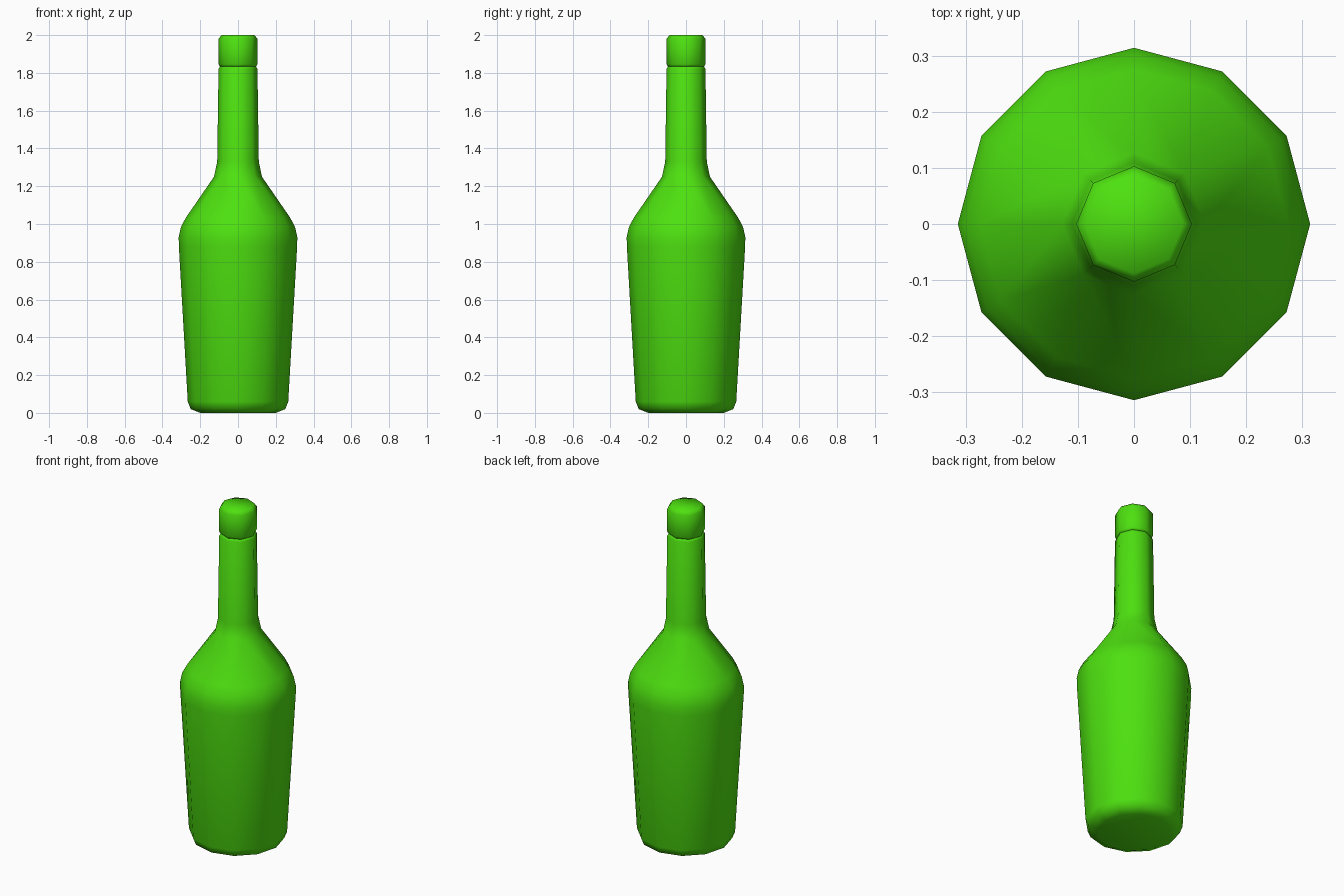
import bpy, bmesh, math

if "Cube" in bpy.data.objects:
    bpy.data.objects.remove(bpy.data.objects["Cube"])

green = bpy.data.materials.new("bottle_green")
green.diffuse_color = (0.075, 0.75, 0.005, 1)
green.use_nodes = True
green.node_tree.nodes["Principled BSDF"].inputs["Base Color"].default_value = green.diffuse_color


def join_rings(bm, a, b):
    """Skin two rings, walking both by angle so side counts may differ."""
    i = j = 0
    n, m = len(a), len(b)
    while i < n or j < m:
        ta, tb = (i + 1) / n, (j + 1) / m
        if abs(ta - tb) < 1e-6 and n == m:
            bm.faces.new((a[i], a[(i + 1) % n], b[(j + 1) % m], b[j]))
            i, j = i + 1, j + 1
        elif ta <= tb:
            bm.faces.new((a[i % n], a[(i + 1) % n], b[j % m]))
            i += 1
        else:
            bm.faces.new((a[i % n], b[(j + 1) % m], b[j % m]))
            j += 1


def turned(name, profile):
    """Closed turned part from (radius, height, sides) rings."""
    bm = bmesh.new()
    rings = []
    for r, z, n in profile:
        rings.append([bm.verts.new((r * math.cos(math.tau * k / n),
                                    r * math.sin(math.tau * k / n), z))
                      for k in range(n)])
    for a, b in zip(rings, rings[1:]):
        join_rings(bm, a, b)
    bm.faces.new(rings[0][::-1])
    bm.faces.new(rings[-1])
    bmesh.ops.recalc_face_normals(bm, faces=bm.faces)
    for f in bm.faces:
        f.smooth = True
    me = bpy.data.meshes.new(name)
    bm.to_mesh(me)
    bm.free()
    me.materials.append(green)
    ob = bpy.data.objects.new(name, me)
    bpy.context.collection.objects.link(ob)
    return ob


# Twelve-sided body, tapering shoulder and eight-sided neck
turned("bottle_body", [
    (0.20, 0.00, 12), (0.25, 0.02, 12), (0.266, 0.06, 12),
    (0.313, 0.88, 12), (0.314, 0.93, 12), (0.302, 0.985, 12),
    (0.275, 1.035, 12), (0.127, 1.25, 8), (0.110, 1.33, 8),
    (0.103, 1.82, 8), (0.095, 1.835, 8)])

# Stopper cap
turned("bottle_cap", [
    (0.095, 1.832, 8), (0.103, 1.845, 8),
    (0.103, 1.98, 8), (0.088, 2.00, 8)])
